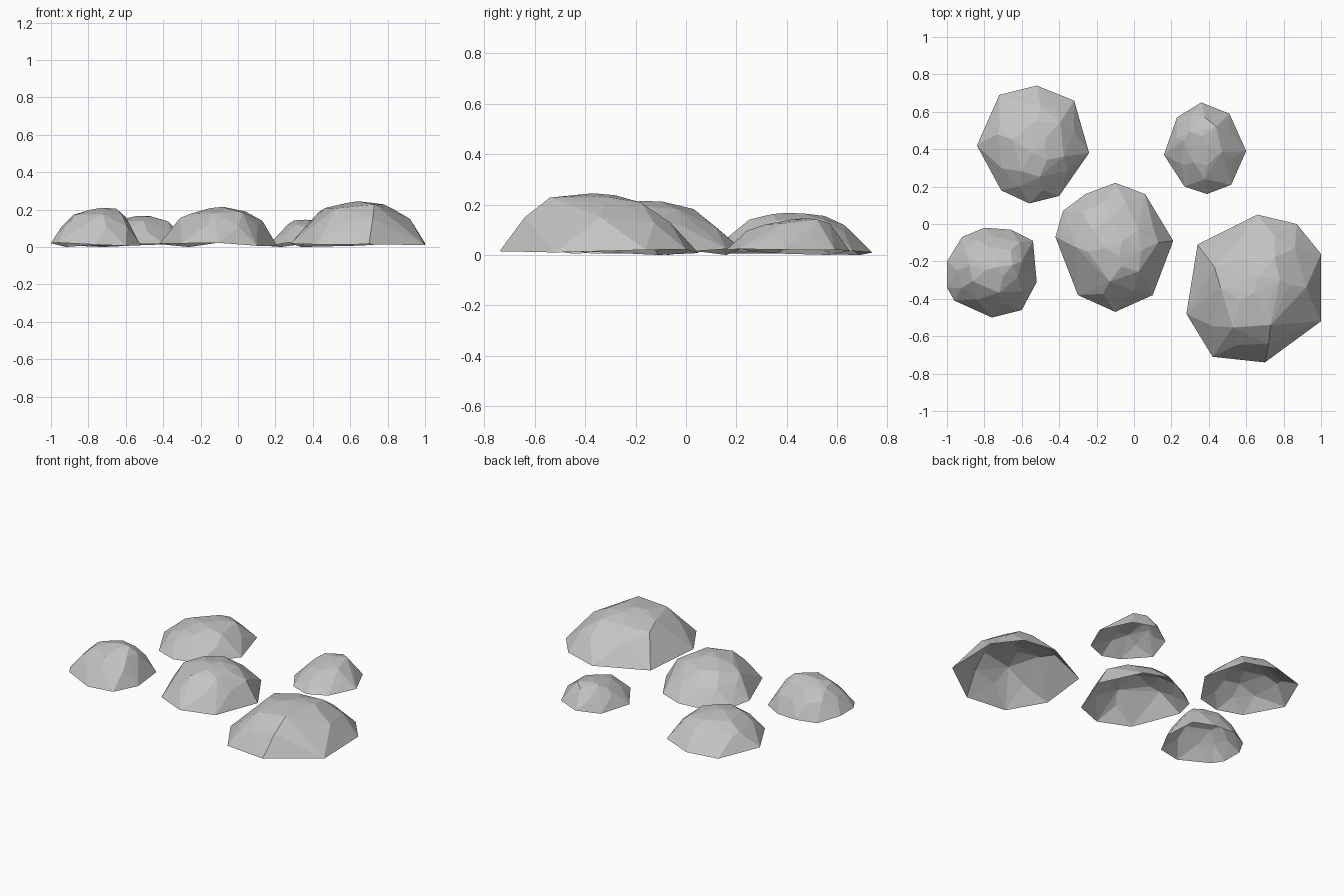
import bpy, bmesh, random
from mathutils import Vector

cube = bpy.data.objects.get("Cube")
if cube:
    bpy.data.objects.remove(cube, do_unlink=True)

stone_grey = bpy.data.materials.new("stone_grey")
stone_grey.use_nodes = True
colour = (0.55, 0.55, 0.55, 1)
stone_grey.diffuse_color = colour
stone_grey.node_tree.nodes["Principled BSDF"].inputs["Base Color"].default_value = colour


def ring_point(rim, turn):
    """Point on the rim outline at a fraction of a full turn."""
    place = (turn % 1) * len(rim)
    index = int(place)
    start, end = rim[index], rim[(index + 1) % len(rim)]
    return start.lerp(end, place - index)


def make_stone(name, outline, peak, shoulders, seed):
    """Faceted open-bottomed dome over a rim outline, with chosen shoulder corners."""
    rng = random.Random(seed)
    rim = [Vector((x, y, 0)) for x, y in outline]
    top = Vector((peak[0], peak[1], 0))
    height = peak[2]
    bm = bmesh.new()

    # Rim resting unevenly on the ground
    for index, point in enumerate(rim):
        lift = 0 if index == 0 else rng.uniform(0.005, 0.025)
        bm.verts.new(point + Vector((0, 0, lift)))

    # Slope and crown rings, staggered to give triangular facets
    rings = [(len(rim), 0.79, 0.52), (6, 0.53, 0.84), (3, 0.22, 0.97)]
    for count, scale, level in rings:
        for step in range(count):
            turn = (step + 0.5) / count + rng.uniform(-0.015, 0.015)
            spot = top.lerp(ring_point(rim, turn), scale * rng.uniform(0.97, 1.03))
            spot.z = height * level * rng.uniform(0.97, 1.02)
            bm.verts.new(spot)

    # Peak and prominent corners
    for corner in [peak] + shoulders:
        bm.verts.new(corner)

    # Wrap the points in facets, then open the underside
    hull = bmesh.ops.convex_hull(bm, input=bm.verts[:])
    spare = [v for v in hull["geom_interior"] if isinstance(v, bmesh.types.BMVert)]
    bmesh.ops.delete(bm, geom=list(set(spare)), context="VERTS")
    bmesh.ops.recalc_face_normals(bm, faces=bm.faces[:])
    under = [face for face in bm.faces if face.normal.z < -0.5]
    bmesh.ops.delete(bm, geom=under, context="FACES")

    mesh = bpy.data.meshes.new(name)
    bm.to_mesh(mesh)
    bm.free()
    mesh.materials.append(stone_grey)
    stone = bpy.data.objects.new(name, mesh)
    bpy.context.collection.objects.link(stone)


# Largest stone, front left
make_stone("large_stone",
           [(.34, -.11), (.66, .05), (.87, 0), (1, -.16), (1, -.52),
            (.7, -.74), (.42, -.71), (.28, -.48)],
           (.64, -.37, .245),
           [(.43, -.23, .185), (.52, -.52, .205), (.73, -.54, .228), (.72, -.64, .15),
            (.92, -.34, .15), (.78, -.3, .228)],
           seed=1)

# Middle stone
make_stone("middle_stone",
           [(-.26, .16), (-.1, .22), (.06, .16), (.21, -.09), (.1, -.38),
            (-.1, -.47), (-.3, -.38), (-.42, -.07), (-.38, .07)],
           (-.08, -.17, .215),
           [(-.31, -.125, .155), (.13, -.1, .14), (.04, -.14, .19), (-.1, -.05, .195)],
           seed=2)

# Broad low stone, back right
make_stone("back_right_stone",
           [(-.72, .69), (-.52, .74), (-.32, .66), (-.24, .38), (-.4, .15),
            (-.56, .11), (-.71, .18), (-.84, .42)],
           (-.48, .4, .167),
           [(-.73, .48, .1), (-.52, .55, .155), (-.5, .63, .118)],
           seed=3)

# Rounded stone, front right
make_stone("front_right_stone",
           [(-.92, -.07), (-.8, -.02), (-.66, -.03), (-.54, -.09), (-.52, -.31),
            (-.6, -.46), (-.76, -.5), (-.96, -.41), (-1, -.34), (-1, -.2)],
           (-.73, -.23, .21),
           [(-.88, -.22, .172), (-.77, -.365, .16), (-.6, -.2, .16), (-.65, -.22, .205)],
           seed=4)

# Smallest stone, back left
make_stone("small_stone",
           [(.23, .57), (.36, .65), (.51, .59), (.6, .39), (.52, .21),
            (.39, .16), (.27, .2), (.16, .37)],
           (.36, .47, .146),
           [(.3, .49, .142), (.38, .24, .095), (.44, .52, .142), (.38, .57, .125)],
           seed=5)
